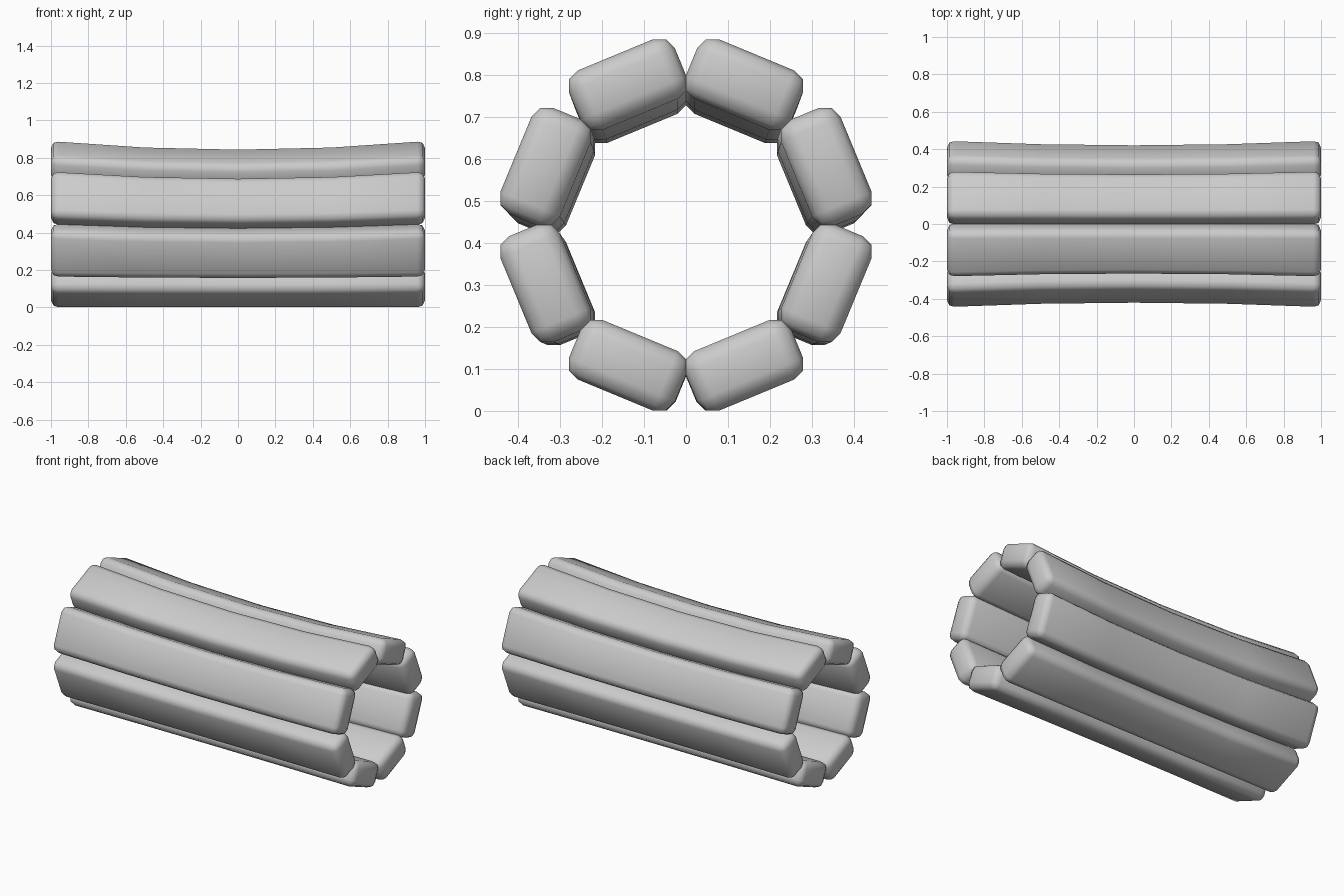
import bpy, bmesh
from math import radians
from mathutils import Matrix, Vector

cube = bpy.data.objects.get("Cube")
if cube:
    bpy.data.objects.remove(cube, do_unlink=True)

BARS = 8
RING_Z = 0.445        # height of the ring's centre
INNER, OUTER = 0.286, 0.44
HALF_WIDTH = 0.137
WAIST = 0.95          # size of the ring at mid length

grey = bpy.data.materials.new("plain_grey")
grey.use_nodes = True
colour = (0.6, 0.6, 0.6, 1)
grey.diffuse_color = colour
grey.node_tree.nodes["Principled BSDF"].inputs["Base Color"].default_value = colour


def make_bar(index):
    """One rounded bar of the ring, drawn in towards the ground line at mid length."""
    bm = bmesh.new()
    turn = Matrix.Rotation(radians((index + 0.5) * 360 / BARS), 3, 'X')
    rings = []
    for x in (-1, -0.5, 0, 0.5, 1):
        scale = WAIST + (1 - WAIST) * x * x
        ring = []
        for y, z in ((-HALF_WIDTH, INNER), (HALF_WIDTH, INNER),
                     (HALF_WIDTH, OUTER), (-HALF_WIDTH, OUTER)):
            p = turn @ Vector((0, y, z))
            ring.append(bm.verts.new((x, p.y * scale, (p.z + RING_Z) * scale)))
        rings.append(ring)
    for a, b in zip(rings, rings[1:]):
        for i in range(4):
            j = (i + 1) % 4
            bm.faces.new((a[i], a[j], b[j], b[i]))
    bm.faces.new(rings[0])
    bm.faces.new(rings[-1])
    bmesh.ops.recalc_face_normals(bm, faces=bm.faces)

    # Round the long edges and the ends
    sharp = [e for e in bm.edges if e.calc_face_angle() > radians(45)]
    bmesh.ops.bevel(bm, geom=sharp, offset=0.04, segments=2, profile=0.5,
                    affect='EDGES', clamp_overlap=True)

    mesh = bpy.data.meshes.new("bar_%d" % (index + 1))
    bm.to_mesh(mesh)
    bm.free()
    mesh.materials.append(grey)
    bar = bpy.data.objects.new(mesh.name, mesh)
    bpy.context.collection.objects.link(bar)
    return bar


bars = [make_bar(i) for i in range(BARS)]

bpy.ops.object.select_all(action='DESELECT')
for bar in bars:
    bar.select_set(True)
bpy.context.view_layer.objects.active = bars[0]
bpy.ops.object.shade_smooth_by_angle(angle=radians(60))
